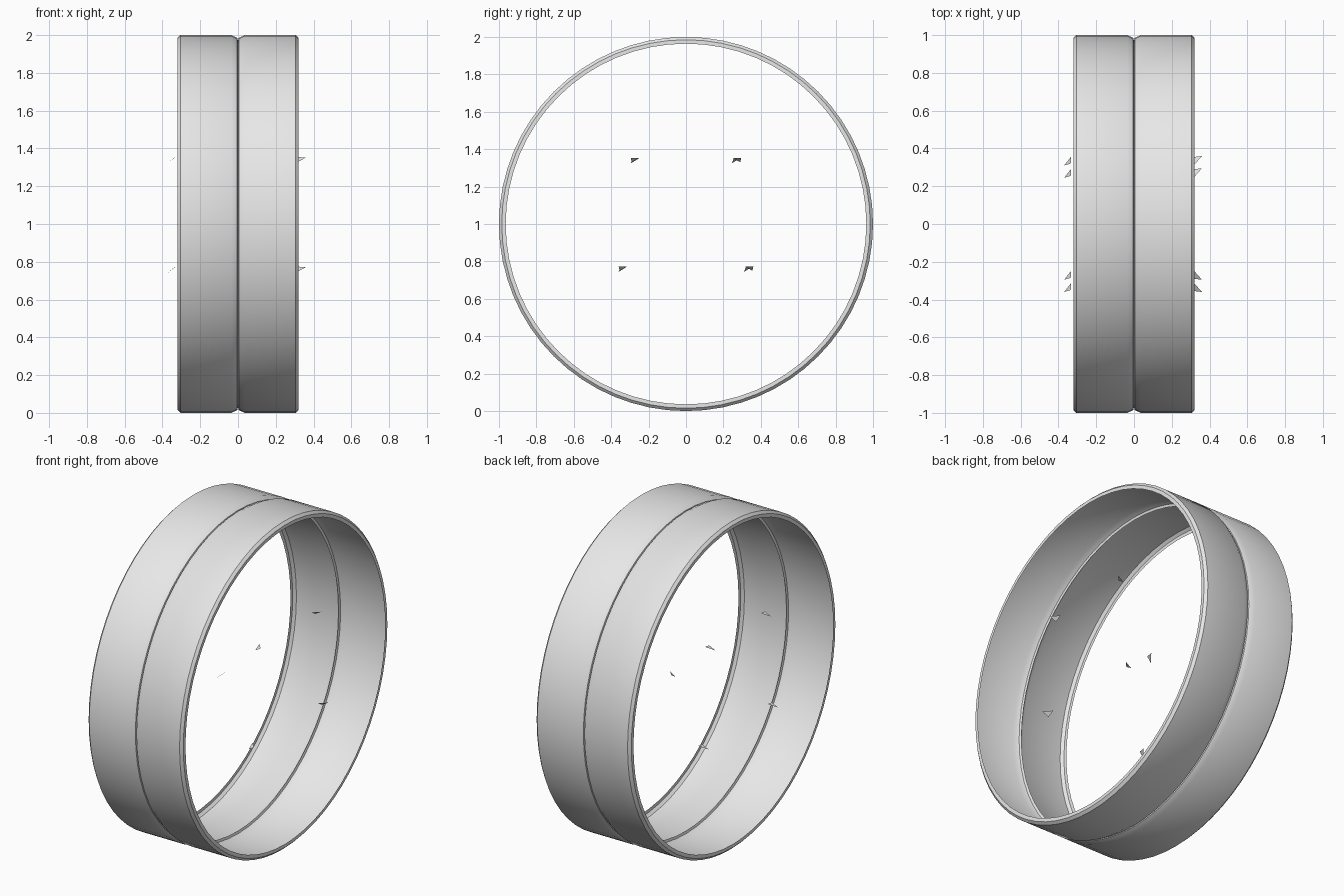
import bpy, bmesh
from math import cos, sin, tau, radians

if "Cube" in bpy.data.objects:
    bpy.data.objects.remove(bpy.data.objects["Cube"])

SEGMENTS = 64
AXLE_Z = 1.0

grey = bpy.data.materials.new("light grey")
grey.use_nodes = True
colour = (0.8, 0.8, 0.8, 1)
grey.diffuse_color = colour
grey.node_tree.nodes["Principled BSDF"].inputs["Base Color"].default_value = colour


def add_object(name, bm):
    mesh = bpy.data.meshes.new(name)
    bm.to_mesh(mesh)
    bm.free()
    mesh.materials.append(grey)
    obj = bpy.data.objects.new(name, mesh)
    bpy.context.collection.objects.link(obj)
    return obj


def revolve(name, profile):
    """Sweep (x, radius) points around the axle as an open shell."""
    bm = bmesh.new()
    rows = []
    for x, radius in profile:
        angles = [tau * j / SEGMENTS for j in range(SEGMENTS)]
        rows.append([bm.verts.new((x, radius * cos(a), AXLE_Z + radius * sin(a)))
                     for a in angles])
    for row, following in zip(rows, rows[1:]):
        for j in range(SEGMENTS):
            k = (j + 1) % SEGMENTS
            bm.faces.new((row[j], row[k], following[k], following[j]))
    return add_object(name, bm)


# Thin band with a centre groove, chamfered shoulders and inward rim lips
half = [(0.004, 0.985), (0.035, 1), (0.305, 1), (0.32, 0.985), (0.32, 0.964)]
mirrored = [(-x, radius) for x, radius in reversed(half)]
band = revolve("band", mirrored + [(0, 0.97)] + half)

bpy.ops.object.select_all(action='DESELECT')
band.select_set(True)
bpy.context.view_layer.objects.active = band
bpy.ops.object.shade_smooth_by_angle(angle=radians(30))

# Small loose slivers, four on each side: offsets from a shared centre
left_sliver = [(-0.02, 0.02, -0.01), (0.02, 0.025, 0.012), (-0.02, -0.02, 0.014)]
right_sliver = [(-0.02, -0.025, -0.016), (0.017, 0.022, 0.014), (0.015, -0.015, 0.01)]


def sliver(name, centre, offsets, flip):
    bm = bmesh.new()
    corners = [bm.verts.new((centre[0] + x, centre[1] + flip * y, centre[2] + z))
               for x, y, z in offsets]
    bm.faces.new(corners)
    add_object(name, bm)


for level, y, z in (("upper", 0.27, 1.34), ("lower", 0.335, 0.76)):
    for end, flip in (("back", 1), ("front", -1)):
        sliver(f"left_{level}_{end}_sliver", (0.34, flip * y, z), left_sliver, flip)
        sliver(f"right_{level}_{end}_sliver", (-0.35, flip * y, z), right_sliver, 1)
